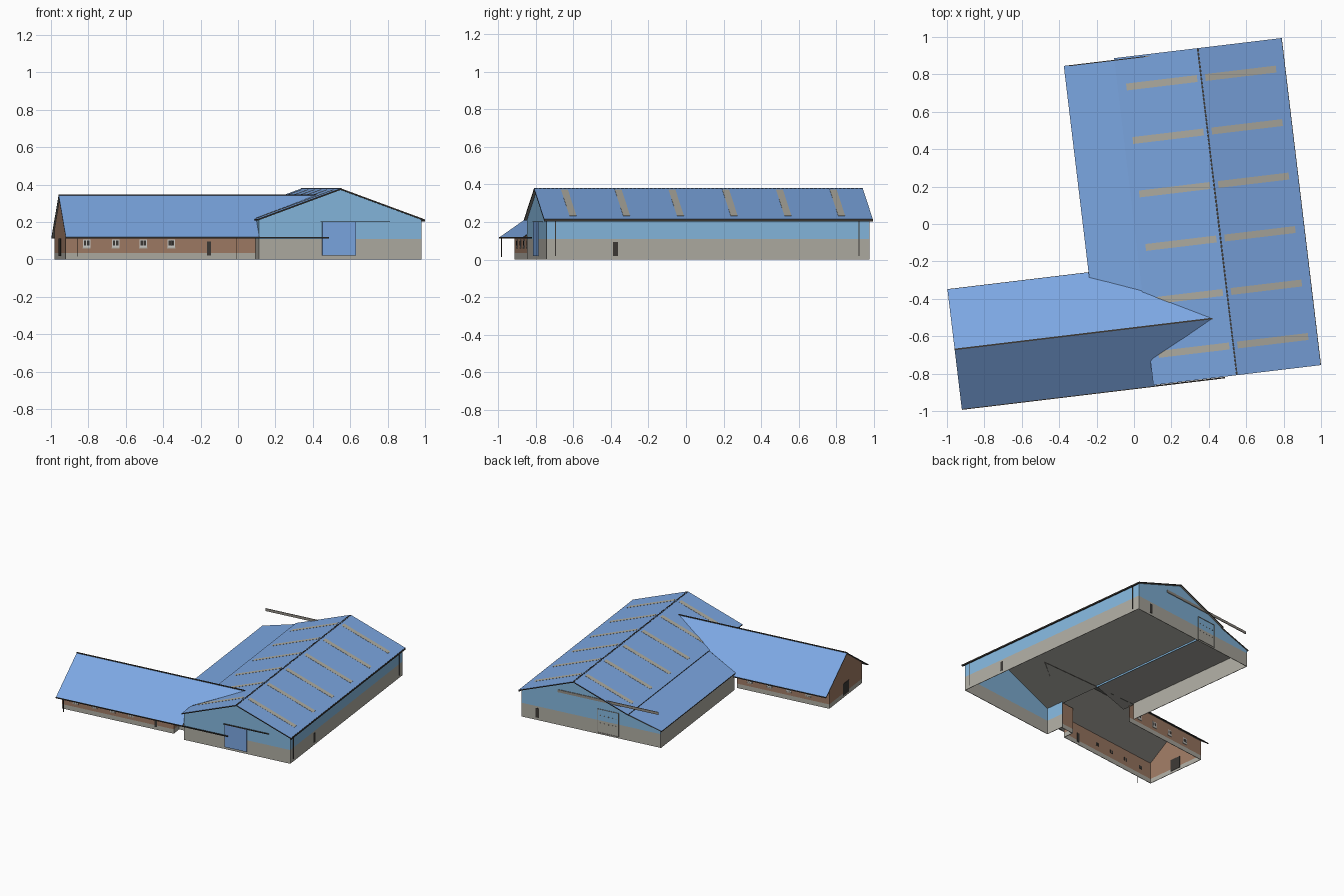
import bpy, bmesh, math
from mathutils import Matrix, Vector

cube = bpy.data.objects.get("Cube")
if cube:
    bpy.data.objects.remove(cube)

# The whole farm is turned a little about the vertical axis
TURN = Matrix.Rotation(math.radians(6.84), 4, 'Z')


def material(name, rgb):
    m = bpy.data.materials.new(name)
    m.use_nodes = True
    m.diffuse_color = (*rgb, 1)
    m.node_tree.nodes["Principled BSDF"].inputs["Base Color"].default_value = (*rgb, 1)
    return m


ROOF = material("roof blue", (0.20, 0.385, 0.76))
CLAD = material("cladding light blue", (0.235, 0.48, 0.73))
BASE = material("concrete beige", (0.43, 0.415, 0.365))
BRICK = material("brick brown", (0.35, 0.20, 0.13))
DARK = material("dark trim", (0.045, 0.04, 0.035))
UNDER = material("roof underside grey", (0.28, 0.275, 0.25))
TAN = material("skylight tan", (0.43, 0.42, 0.36))
WHITE = material("window frame white", (0.62, 0.61, 0.58))
STEEL = material("rail grey", (0.29, 0.27, 0.24))


def finish(name, bm, *mats):
    bmesh.ops.recalc_face_normals(bm, faces=bm.faces)
    bm.transform(TURN)
    me = bpy.data.meshes.new(name)
    bm.to_mesh(me)
    bm.free()
    for m in mats:
        me.materials.append(m)
    ob = bpy.data.objects.new(name, me)
    bpy.context.collection.objects.link(ob)
    return ob


def box(name, x, y, z, mat):
    """Box from (min, max) pairs."""
    bm = bmesh.new()
    bmesh.ops.create_cube(bm, size=1)
    for v in bm.verts:
        v.co = Vector([(r[0] + r[1]) / 2 + c * (r[1] - r[0]) for r, c in zip((x, y, z), v.co)])
    return finish(name, bm, mat)


def extrude(name, points, step, *mats):
    """Flat outline pushed along a vector; with three materials it is a roof."""
    bm = bmesh.new()
    face = bm.faces.new([bm.verts.new(p) for p in points])
    new = bmesh.ops.extrude_face_region(bm, geom=[face])["geom"]
    bmesh.ops.translate(bm, vec=step, verts=[g for g in new if isinstance(g, bmesh.types.BMVert)])
    bmesh.ops.recalc_face_normals(bm, faces=bm.faces)
    if len(mats) == 3:  # blue on top, grey below, dark edges
        for f in bm.faces:
            f.material_index = 0 if f.normal.z > 0.3 else 1 if f.normal.z < -0.3 else 2
    return finish(name, bm, *mats)


def prism_y(name, profile, start, end, *mats):
    return extrude(name, [(x, start, z) for x, z in profile], (0, end - start, 0), *mats)


def slab(name, line, thick, start, end):
    under = [(x, z - thick) for x, z in reversed(line)]
    return prism_y(name, line + under, start, end, ROOF, UNDER, DARK)


T = 0.002  # half a wall thickness


def around(c, h=T):
    return (c - h, c + h)


# Main hall and lean-to roofs
FRONT, BACK = -0.868, 0.893
RIDGE, RIDGE_Z, EAVE_Z, HALF = 0.45, 0.38, 0.215, 0.45
slab("hall_roof", [(0, EAVE_Z), (RIDGE, RIDGE_Z), (0.9, EAVE_Z)], 0.008, FRONT, BACK)
slab("lean_to_roof", [(-0.272, 0.138), (0.012, 0.213)], 0.007, -0.36, 0.884)

# Wing roof: two slopes cut along the valleys where they meet the hall
WING_MID, WING_TOP, WING_SLOPE, WING_END = -0.5515, 0.345, 0.698, -1.032
slopes = {
    "wing_roof_front": [(WING_END, -0.874), (0.01, -0.874), (0.01, -0.728),
                        (0.36, WING_MID), (WING_END, WING_MID)],
    "wing_roof_back": [(WING_END, -0.229), (-0.27, -0.229), (-0.268, -0.255), (0.0, -0.36),
                       (0.36, WING_MID), (WING_END, WING_MID)]}
for name, outline in slopes.items():
    points = [(x, y, WING_TOP - WING_SLOPE * abs(y - WING_MID)) for x, y in outline]
    extrude(name, points, (0, 0, -0.008), ROOF, UNDER, DARK)
box("wing_ridge_cap", (WING_END, 0.356), around(WING_MID, 0.004), (0.34, 0.348), DARK)
box("wing_front_gutter", (WING_END, 0.385), (-0.877, -0.870), (0.113, 0.121), DARK)
box("wing_back_gutter", (WING_END, -0.27), (-0.233, -0.227), (0.112, 0.119), DARK)

# Dashed vent along the hall ridge
bm = bmesh.new()
count = 80
for i in range(count):
    y = FRONT + (i + 0.5) * (BACK - FRONT) / count
    bmesh.ops.create_cube(bm, size=1, matrix=Matrix.Translation((RIDGE, y, RIDGE_Z - 0.001))
                          @ Matrix.Diagonal((0.010, 0.014, 0.004, 1)))
finish("hall_ridge_vent", bm, DARK)

# Skylight strips on both hall slopes
for side in (-1, 1):
    for i in range(6):
        y = 0.732 - i * 0.288
        ends = []
        for d in (0.022, 0.403):
            ends.append((RIDGE + side * d, RIDGE_Z - d * (RIDGE_Z - EAVE_Z) / HALF))
        strip = [(a, z + 0.0012) for a, z in ends] + [(a, z - 0.001) for a, z in reversed(ends)]
        prism_y("skylight_strip", strip, y - 0.0185, y + 0.0185, TAN)

# Hall walls: concrete below, cladding above
SPLIT = 0.11
LEFT, RIGHT, HALL_FRONT, HALL_BACK, LEAN = 0.012, 0.885, -0.851, 0.876, -0.262


def hall_side(name, x, y, top):
    box(name + "_base", around(x), y, (0, SPLIT), BASE)
    box(name + "_cladding", around(x), y, (SPLIT, top), CLAD)


hall_side("right_wall", RIGHT, (HALL_FRONT, HALL_BACK), 0.212)
hall_side("front_left_wall", LEFT, (HALL_FRONT, -0.70), 0.212)
box("lean_to_wall", around(LEAN), (-0.25, HALL_BACK), (0, 0.134), BASE)
box("lean_to_beam", around(LEFT), (-0.36, HALL_BACK), (0.197, 0.210), CLAD)
box("front_gable_base", (LEFT, RIGHT), around(HALL_FRONT), (0, SPLIT), BASE)
box("back_gable_base", (LEAN, RIGHT), around(HALL_BACK), (0, SPLIT), BASE)
gable = [(RIGHT, SPLIT), (RIGHT, 0.213), (RIDGE, 0.374), (LEFT, 0.212)]
prism_y("front_gable_cladding", gable + [(LEFT, SPLIT)],
        HALL_FRONT - T, HALL_FRONT + T, CLAD)
prism_y("back_gable_cladding", gable + [(LEAN, 0.134), (LEAN, SPLIT)],
        HALL_BACK - T, HALL_BACK + T, CLAD)

# Hall gutter and downpipes
box("hall_gutter", (0.893, 0.903), (FRONT, BACK), (0.202, 0.213), DARK)
for y in (-0.806, 0.82):
    box("hall_downpipe", around(0.889, T), around(y, T), (0.02, 0.205), DARK)
box("wing_downpipe", around(-0.97, T), around(-0.872, T), (0.015, 0.116), DARK)

# Front sliding door and its rail
box("front_sliding_door", (0.351, 0.533), (-0.862, -0.854), (0.02, 0.2), ROOF)
box("front_door_rail", (0.341, 0.714), (-0.864, -0.854), (0.199, 0.204), DARK)

# Back sliding door outline, rail and a few fixings
for x in (0.085, 0.255):
    box("back_door_edge", around(x, 0.0015), (0.878, 0.882), (0.01, 0.2), STEEL)
for z in (0.012, 0.2):
    box("back_door_bar", (0.085, 0.255), (0.878, 0.882), around(z, 0.0015), STEEL)
for z in (0.09, 0.15):
    for i in range(5):
        box("back_door_fixing", around(0.105 + i * 0.032, 0.004), (0.878, 0.881),
            around(z, T), STEEL)
box("back_door_rail", (-0.245, 0.585), (0.879, 0.884), (0.263, 0.284), STEEL)

# Small hall doors
box("right_side_door", around(RIGHT, 0.0045), around(-0.484, 0.013), (0.02, 0.095), DARK)
box("back_side_door", around(0.755, 0.014), around(HALL_BACK, 0.0045), (0.02, 0.095), DARK)

# Wing walls: brick on a concrete plinth, stepped back beside the hall
END, WING_FRONT, WING_BACK, STEP, PLINTH, TOP = -1.022, -0.794, -0.294, -0.105, 0.035, 0.166
runs = [("wing_front_wall", (END, STEP), around(WING_FRONT), TOP),
        ("wing_step_side", around(STEP), (WING_FRONT, -0.71), TOP),
        ("wing_recess_wall", (STEP, LEFT), around(-0.71), 0.21),
        ("wing_back_wall", (END, LEAN), around(WING_BACK), TOP - 0.01)]
for name, x, y, top in runs:
    box(name + "_plinth", x, y, (0, PLINTH), BASE)
    box(name + "_brick", x, y, (PLINTH, top), BRICK)
box("wing_gable_plinth", around(END), (WING_FRONT, WING_BACK), (0, PLINTH), BASE)
end_wall = [(WING_FRONT, PLINTH), (WING_FRONT, TOP), (WING_MID, 0.338),
            (WING_BACK, TOP - 0.01), (WING_BACK, PLINTH)]
extrude("wing_gable_brick", [(END - T, y, z) for y, z in end_wall], (2 * T, 0, 0), BRICK)


# Wing windows, framed on the outside only, and doors
def window(x, y, out):
    def outer(depth):
        return sorted((y, y + out * depth))
    box("window_frame", around(x, 0.02), outer(0.0035), (0.064, 0.107), WHITE)
    box("window_sill", around(x, 0.022), outer(0.0055), (0.058, 0.065), BASE)
    for d in (-0.0085, 0.0085):
        box("window_pane", around(x + d, 0.006), around(y, 0.0045), (0.075, 0.100), DARK)


for x in (-0.911, -0.755, -0.606, -0.455):
    window(x, WING_FRONT, -1)
for x in (-0.85, -0.69, -0.53, -0.37):
    window(x, WING_BACK, 1)
box("wing_front_door", around(-0.251, 0.011), around(WING_FRONT, 0.0045), (0.022, 0.095), DARK)
box("wing_gable_door", around(END, 0.0045), around(-0.546, 0.045), (0.018, 0.112), DARK)
